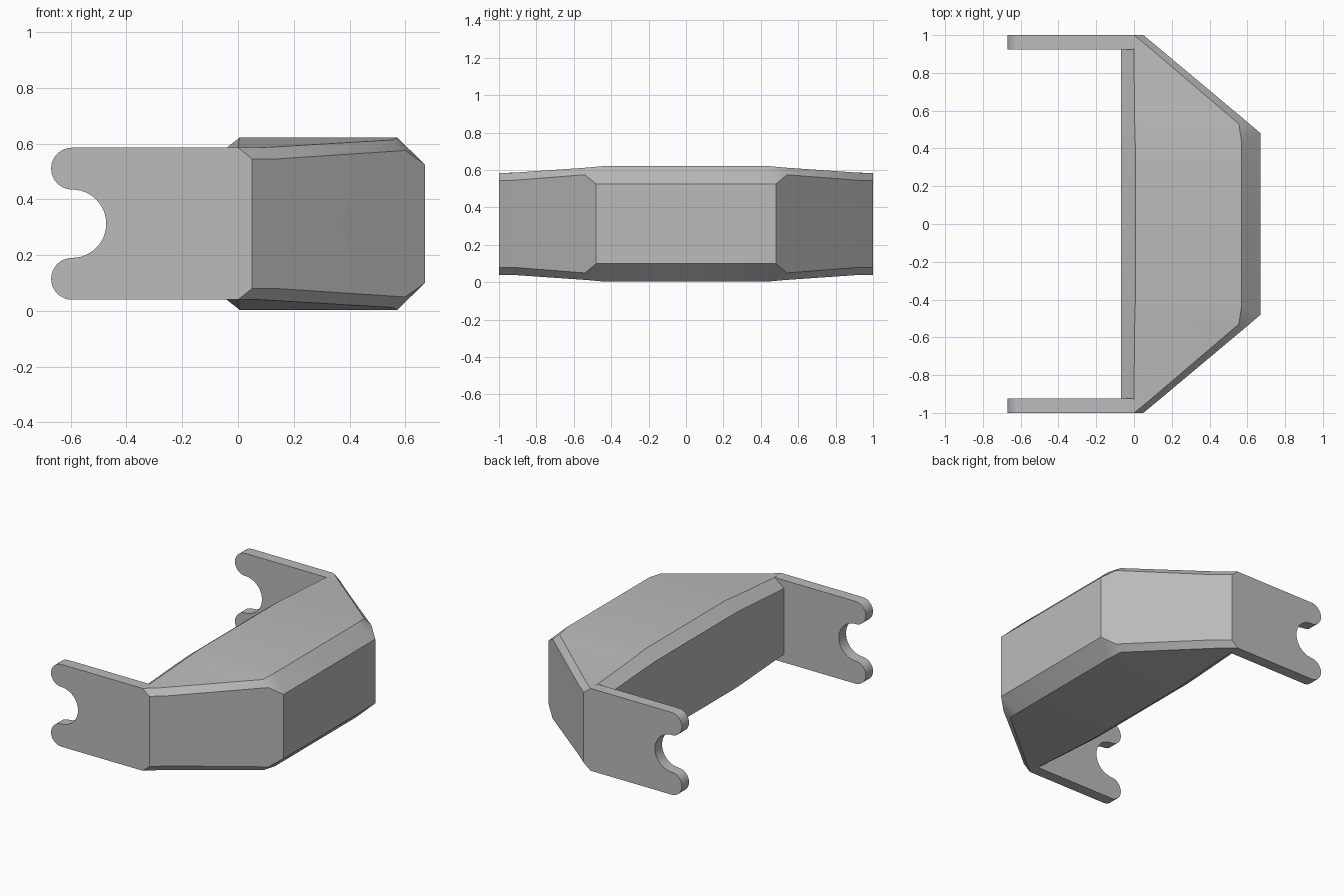
import bpy
import bmesh
from math import radians, sin, cos

if "Cube" in bpy.data.objects:
    bpy.data.objects.remove(bpy.data.objects["Cube"], do_unlink=True)

MID = 0.3125  # height of the symmetry plane

grey = bpy.data.materials.new("plain_grey")
grey.use_nodes = True
colour = (0.5, 0.5, 0.5, 1)
grey.diffuse_color = colour
grey.node_tree.nodes["Principled BSDF"].inputs["Base Color"].default_value = colour


def make_object(name, bm):
    bmesh.ops.recalc_face_normals(bm, faces=bm.faces)
    mesh = bpy.data.meshes.new(name)
    bm.to_mesh(mesh)
    bm.free()
    mesh.materials.append(grey)
    obj = bpy.data.objects.new(name, mesh)
    bpy.context.collection.objects.link(obj)
    obj.location.z = MID
    bpy.ops.object.select_all(action='DESELECT')
    obj.select_set(True)
    bpy.context.view_layer.objects.active = obj
    bpy.ops.object.shade_smooth_by_angle(angle=radians(30))
    return obj


def arc(cx, cz, r, start, end, steps=16):
    angles = [radians(start + (end - start) * i / steps) for i in range(steps + 1)]
    return [(cx + r * cos(a), cz + r * sin(a)) for a in angles]


# Bridge body: one quarter as long edge rows, from the arm to the middle
side = [(0.05, 1, 0.545), (0.14, 0.925, 0.545), (0.6, 0.54, 0.575), (0.67, 0.48, 0.525), (0.67, 0, 0.525)]
rim = [(0, 1, 0.585), (0.08, 0.935, 0.585), (0.555, 0.53, 0.613), (0.57, 0.43, 0.622), (0.57, 0, 0.622)]
lip = [(0, 0.96, 0.585), (0, 0.9, 0.587), (0.003, 0.55, 0.611), (0.007, 0.42, 0.622), (0.007, 0, 0.622)]
inner = [(-0.07, 0.96, 0.53), (-0.07, 0.9, 0.532), (-0.07, 0.55, 0.555), (-0.07, 0.42, 0.562), (-0.07, 0, 0.562)]


def flatten(row):
    return [(x, y, MID) for x, y, z in row]


bm = bmesh.new()
rows = [[bm.verts.new((x, y, z - MID)) for x, y, z in row]
        for row in (flatten(side), side, rim, lip, inner, flatten(inner))]
for a, b in zip(rows, rows[1:]):
    for i in range(len(a) - 1):
        bm.faces.new((a[i], a[i + 1], b[i + 1], b[i]))
# End cap that meets the arm
foot_rim, foot_lip = [bm.verts.new((r[0][0], r[0][1], 0)) for r in (rim, lip)]
feet = [rows[0][0], foot_rim, foot_lip, rows[5][0]]
tops = [r[0] for r in rows[1:5]]
for i in range(3):
    bm.faces.new((feet[i], tops[i], tops[i + 1], feet[i + 1]))
body = make_object("bridge_body", bm)
mirror = body.modifiers.new("Mirror", 'MIRROR')
mirror.use_axis = (False, True, True)
mirror.merge_threshold = 0.0005

# Flat arms with a forked, rounded end
outline = [(0, 0.2725)]
outline += arc(-0.595, 0.1975, 0.075, 90, 270)
outline += arc(-0.595, 0, 0.1225, 90, -90, 24)
outline += arc(-0.595, -0.1975, 0.075, 90, 270)
outline += [(0, -0.2725)]
for name, edge, depth in (("right_arm", -1, 0.075), ("left_arm", 1, -0.075)):
    bm = bmesh.new()
    face = bm.faces.new([bm.verts.new((x, edge, z)) for x, z in outline])
    solid = bmesh.ops.extrude_face_region(bm, geom=[face], use_keep_orig=True)
    moved = [v for v in solid["geom"] if isinstance(v, bmesh.types.BMVert)]
    bmesh.ops.translate(bm, verts=moved, vec=(0, depth, 0))
    make_object(name, bm)
